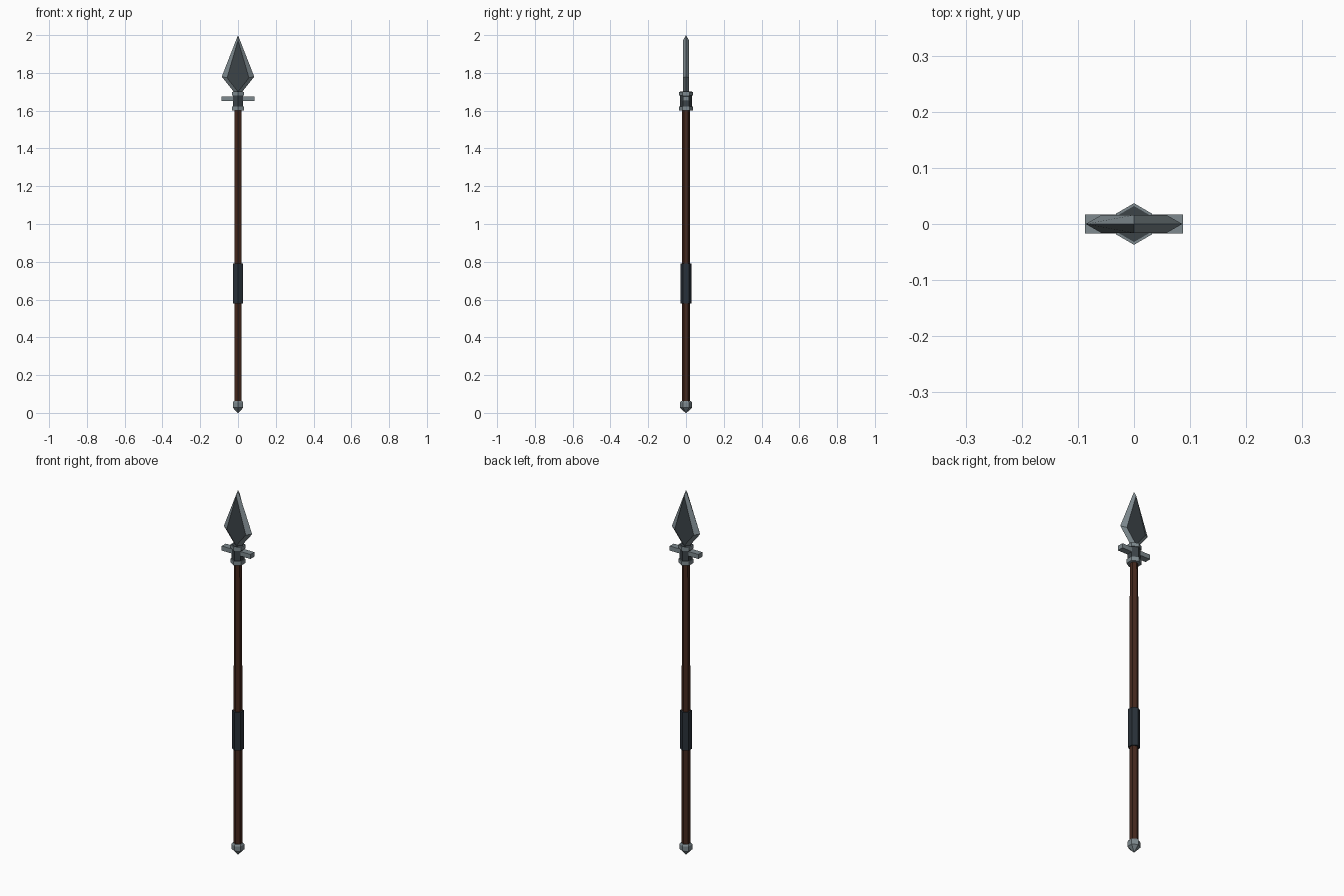
import bpy, bmesh, math

if "Cube" in bpy.data.objects:
    bpy.data.objects.remove(bpy.data.objects["Cube"])


def material(name, rgb):
    m = bpy.data.materials.new(name)
    m.diffuse_color = (*rgb, 1)
    m.use_nodes = True
    m.node_tree.nodes["Principled BSDF"].inputs["Base Color"].default_value = m.diffuse_color
    return m


WOOD = material("dark wood", (0.058, 0.021, 0.012))
GRIP = material("blue black leather", (0.022, 0.030, 0.040))
DARK = material("dark steel", (0.045, 0.056, 0.064))
LIGHT = material("light steel", (0.21, 0.255, 0.275))


def finish(name, bm, *mats):
    bmesh.ops.recalc_face_normals(bm, faces=bm.faces)
    me = bpy.data.meshes.new(name)
    bm.to_mesh(me)
    bm.free()
    for m in mats:
        me.materials.append(m)
    ob = bpy.data.objects.new(name, me)
    bpy.context.collection.objects.link(ob)
    return ob


def hex_turned(name, profile, mat):
    """Six-sided turned part from (radius, z) pairs, corners on +y and -y."""
    bm = bmesh.new()
    rings = []
    for r, z in profile:
        rings.append([bm.verts.new((r * math.cos(a), r * math.sin(a), z))
                      for a in (math.radians(90 + 60 * k) for k in range(6))])
    for lo, hi in zip(rings, rings[1:]):
        for k in range(6):
            j = (k + 1) % 6
            bm.faces.new((lo[k], lo[j], hi[j], hi[k]))
    bm.faces.new(rings[0])
    bm.faces.new(rings[-1])
    bmesh.ops.remove_doubles(bm, verts=bm.verts, dist=1e-5)
    return finish(name, bm, mat)


# Shaft, leather grip and butt cap
hex_turned("shaft", [(0.0225, 0.04), (0.0205, 1.62)], WOOD)
hex_turned("grip", [(0.030, 0.58), (0.030, 0.79)], GRIP)
hex_turned("butt_cap", [(0.003, 0.0), (0.032, 0.028), (0.032, 0.055), (0.026, 0.063)], LIGHT)

# Socket with two rings
hex_turned("socket", [(0.032, 1.602), (0.032, 1.701)], DARK)
hex_turned("lower_ring", [(0.037, 1.60), (0.037, 1.622)], LIGHT)
hex_turned("upper_ring", [(0.037, 1.68), (0.037, 1.70)], LIGHT)

# Crossbar
bm = bmesh.new()
bmesh.ops.create_cube(bm, size=1)
for v in bm.verts:
    v.co = (v.co.x * 0.174, v.co.y * 0.034, 1.663 + v.co.z * 0.025)
finish("crossbar", bm, LIGHT)

# Blade: dark flat kites on both sides, light bevels out to a sharp edge
outer = [(0, 2.0), (0.086, 1.78), (0, 1.672), (-0.086, 1.78)]
inner = [(0, 1.972), (0.058, 1.774), (0, 1.70), (-0.058, 1.774)]
bm = bmesh.new()
edge = [bm.verts.new((x, 0, z)) for x, z in outer]
for side in (-1, 1):
    flat = [bm.verts.new((x, side * 0.016, z)) for x, z in inner]
    bm.faces.new(flat)
    for k in range(4):
        j = (k + 1) % 4
        bm.faces.new((edge[k], edge[j], flat[j], flat[k])).material_index = 1
finish("blade", bm, DARK, LIGHT)
